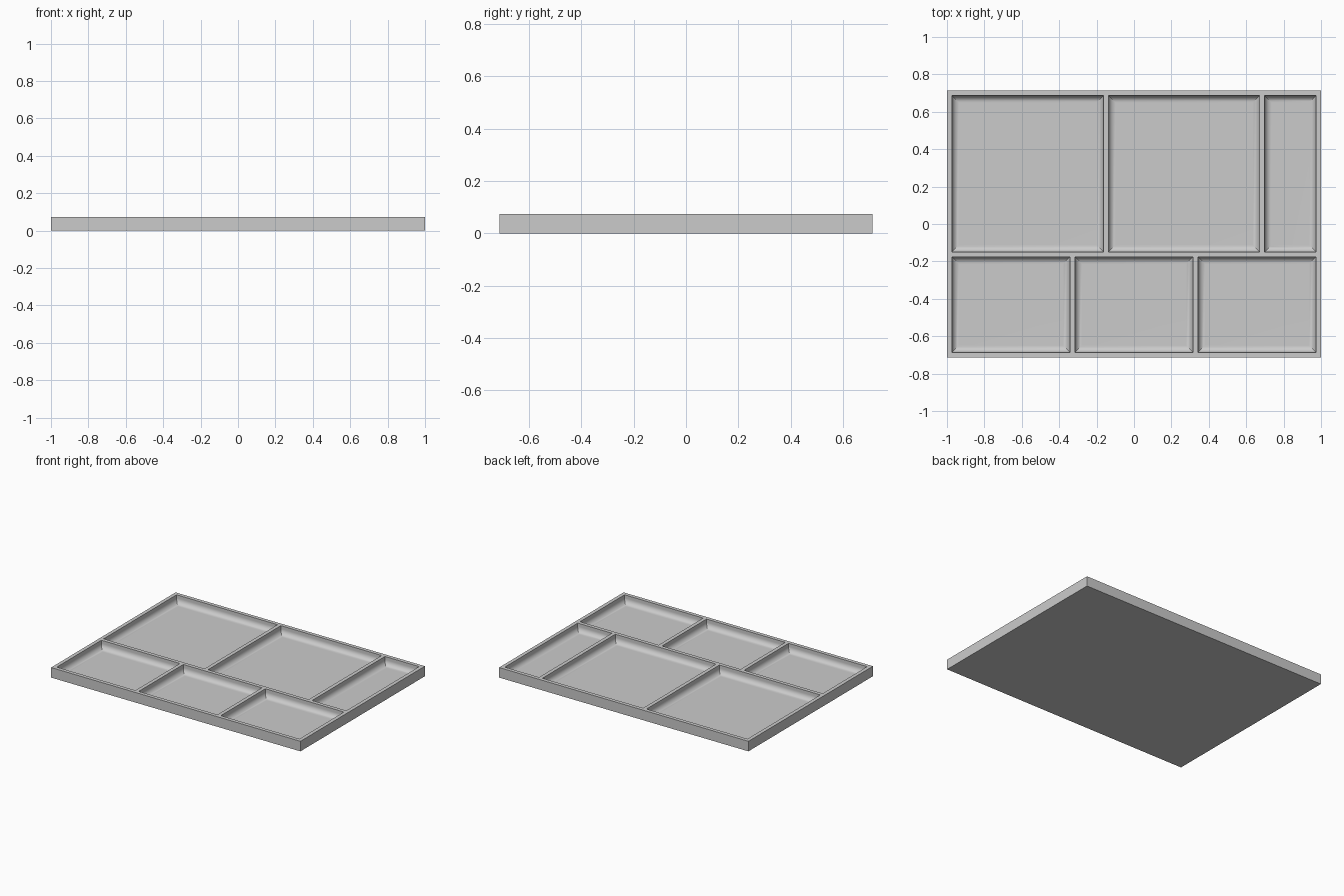
import bpy
import bmesh
import math

cube = bpy.data.objects.get("Cube")
if cube:
    bpy.data.objects.remove(cube, do_unlink=True)

# Main dimensions
HALF_X, HALF_Y, HEIGHT = 1.0, 0.713, 0.073
WALL, FLOOR, FILLET, STEPS = 0.027, 0.013, 0.038, 6

grey = bpy.data.materials.new("tray_grey")
grey.use_nodes = True
colour = (0.6, 0.6, 0.6, 1.0)
grey.diffuse_color = colour
grey.node_tree.nodes["Principled BSDF"].inputs["Base Color"].default_value = colour


def add_stack(bm, x0, x1, y0, y1, profile):
    """Closed solid from stacked rectangles; profile holds (inset, z) from top down."""
    rings = []
    for inset, z in profile:
        a, b, c, d = x0 + inset, x1 - inset, y0 + inset, y1 - inset
        rings.append([bm.verts.new((x, y, z)) for x, y in ((a, c), (b, c), (b, d), (a, d))])
    for upper, lower in zip(rings, rings[1:]):
        for i in range(4):
            j = (i + 1) % 4
            bm.faces.new((lower[i], lower[j], upper[j], upper[i]))
    bm.faces.new(rings[0])
    bm.faces.new(rings[-1][::-1])


def make_object(name, bm):
    bmesh.ops.recalc_face_normals(bm, faces=bm.faces)
    mesh = bpy.data.meshes.new(name)
    bm.to_mesh(mesh)
    bm.free()
    mesh.materials.append(grey)
    obj = bpy.data.objects.new(name, mesh)
    bpy.context.collection.objects.link(obj)
    return obj


# Tray block
bm = bmesh.new()
add_stack(bm, -HALF_X, HALF_X, -HALF_Y, HALF_Y, [(0, HEIGHT), (0, 0)])
tray = make_object("compartment_tray", bm)

# Pocket profile: straight wall running into a rounded floor edge
profile = [(0, HEIGHT + 0.05)]
for i in range(STEPS + 1):
    t = math.pi / 2 * i / STEPS
    profile.append((FILLET * (1 - math.cos(t)), FLOOR + FILLET * (1 - math.sin(t))))

# Rows of pockets: y range and the centre lines of the dividers
left, right = -HALF_X + WALL / 2, HALF_X - WALL / 2
rows = [
    (-0.149, HALF_Y - WALL, (left, -0.15, 0.685, right)),
    (-HALF_Y + WALL, -0.176, (left, -0.329, 0.329, right)),
]
bm = bmesh.new()
for y0, y1, lines in rows:
    for a, b in zip(lines, lines[1:]):
        add_stack(bm, a + WALL / 2, b - WALL / 2, y0, y1, profile)
cutter = make_object("pocket_cutter", bm)
cutter.hide_render = True

# Cut the pockets and discard the cutter
cut = tray.modifiers.new("pockets", "BOOLEAN")
cut.operation = "DIFFERENCE"
cut.solver = "EXACT"
cut.object = cutter
bpy.ops.object.select_all(action="DESELECT")
tray.select_set(True)
bpy.context.view_layer.objects.active = tray
bpy.ops.object.modifier_apply(modifier=cut.name)
bpy.data.objects.remove(cutter, do_unlink=True)

# Smooth fillets, crisp rims, flat floors
bpy.ops.object.shade_smooth_by_angle(angle=math.radians(30))
weighted = tray.modifiers.new("flat_floors", "WEIGHTED_NORMAL")
weighted.keep_sharp = True
